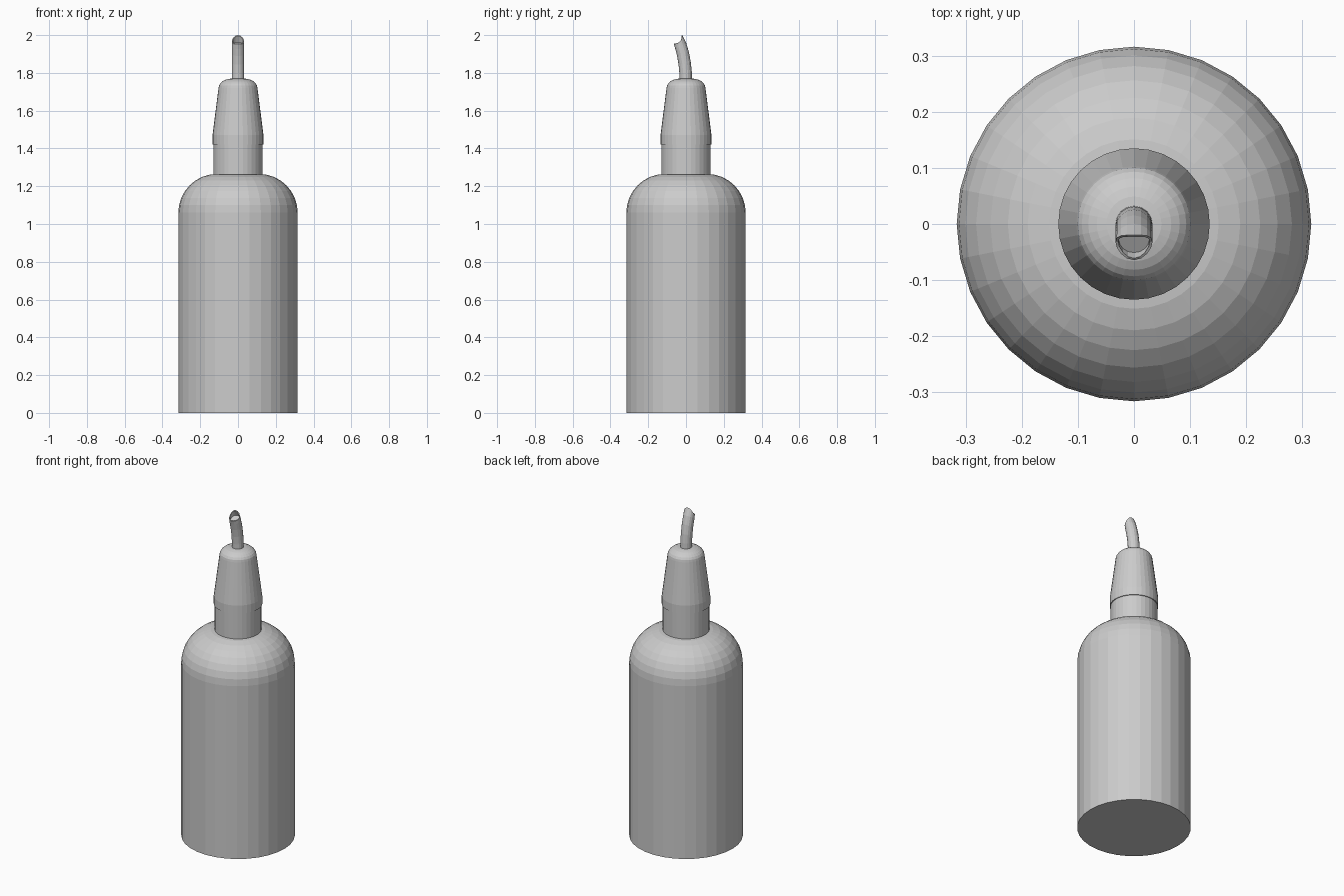
import bpy, bmesh, math
from mathutils import Vector

if "Cube" in bpy.data.objects:
    bpy.data.objects.remove(bpy.data.objects["Cube"])

SIDES = 32


def make_object(name, bm):
    bmesh.ops.recalc_face_normals(bm, faces=bm.faces)
    mesh = bpy.data.meshes.new(name)
    bm.to_mesh(mesh)
    bm.free()
    obj = bpy.data.objects.new(name, mesh)
    bpy.context.collection.objects.link(obj)
    return obj


def bridge(bm, rings):
    for a, b in zip(rings, rings[1:]):
        n = len(a)
        for i in range(n):
            j = (i + 1) % n
            bm.faces.new((a[i], a[j], b[j], b[i]))


def lathe(name, profile):
    """Closed solid of revolution from (radius, height) pairs."""
    bm = bmesh.new()
    rings = []
    for r, z in profile:
        rings.append([bm.verts.new((r * math.cos(2 * math.pi * i / SIDES),
                                    r * math.sin(2 * math.pi * i / SIDES), z))
                      for i in range(SIDES)])
    bridge(bm, rings)
    bm.faces.new(rings[0])
    bm.faces.new(rings[-1])
    return make_object(name, bm)


def arc(cr, cz, rr, rz, steps, end=90):
    return [(cr + rr * math.cos(math.radians(end * k / steps)),
             cz + rz * math.sin(math.radians(end * k / steps)))
            for k in range(steps + 1)]


# Bottle body with rounded shoulder
lathe("bottle_body", [(0.316, 0)] + arc(0.111, 1.06, 0.205, 0.205, 8))

# Straight neck collar
lathe("neck_collar", [(0.13, 1.25), (0.13, 1.46)])

# Tapered nozzle with domed top
lathe("nozzle", [(0.135, 1.42), (0.135, 1.47)] +
      arc(0.03, 1.72, 0.073, 0.05, 6))

# Bent spout tube with a scooped open tip: (y, z, tilt in degrees, radius)
path = [(0.0, 1.74, 0, 0.033), (-0.002, 1.80, 4, 0.033),
        (-0.007, 1.85, 10, 0.033), (-0.016, 1.90, 18, 0.033),
        (-0.028, 1.943, 30, 0.033), (-0.042, 1.976, 47, 0.033)]
bm = bmesh.new()
rings = []
n = 16


def ring(y, z, tilt, r, notch=0.0):
    t = math.radians(tilt)
    across = Vector((0, math.cos(t), math.sin(t)))
    along = Vector((0, -math.sin(t), math.cos(t)))
    out = []
    for i in range(n):
        a = 2 * math.pi * i / n
        p = Vector((0, y, z)) + Vector((r * math.cos(a), 0, 0)) + across * (r * math.sin(a))
        out.append(bm.verts.new(p - along * notch * math.cos(a) ** 2))
    return out


rings = [ring(*p) for p in path[:-1]]
rings.append(ring(*path[-1], notch=0.014))
rings.append(ring(-0.042, 1.976, 47, 0.028, 0.014))
rings.append(ring(-0.028, 1.948, 32, 0.027))
bridge(bm, rings)
bm.faces.new(rings[0])
bm.faces.new(rings[-1])
make_object("spout_tube", bm)
